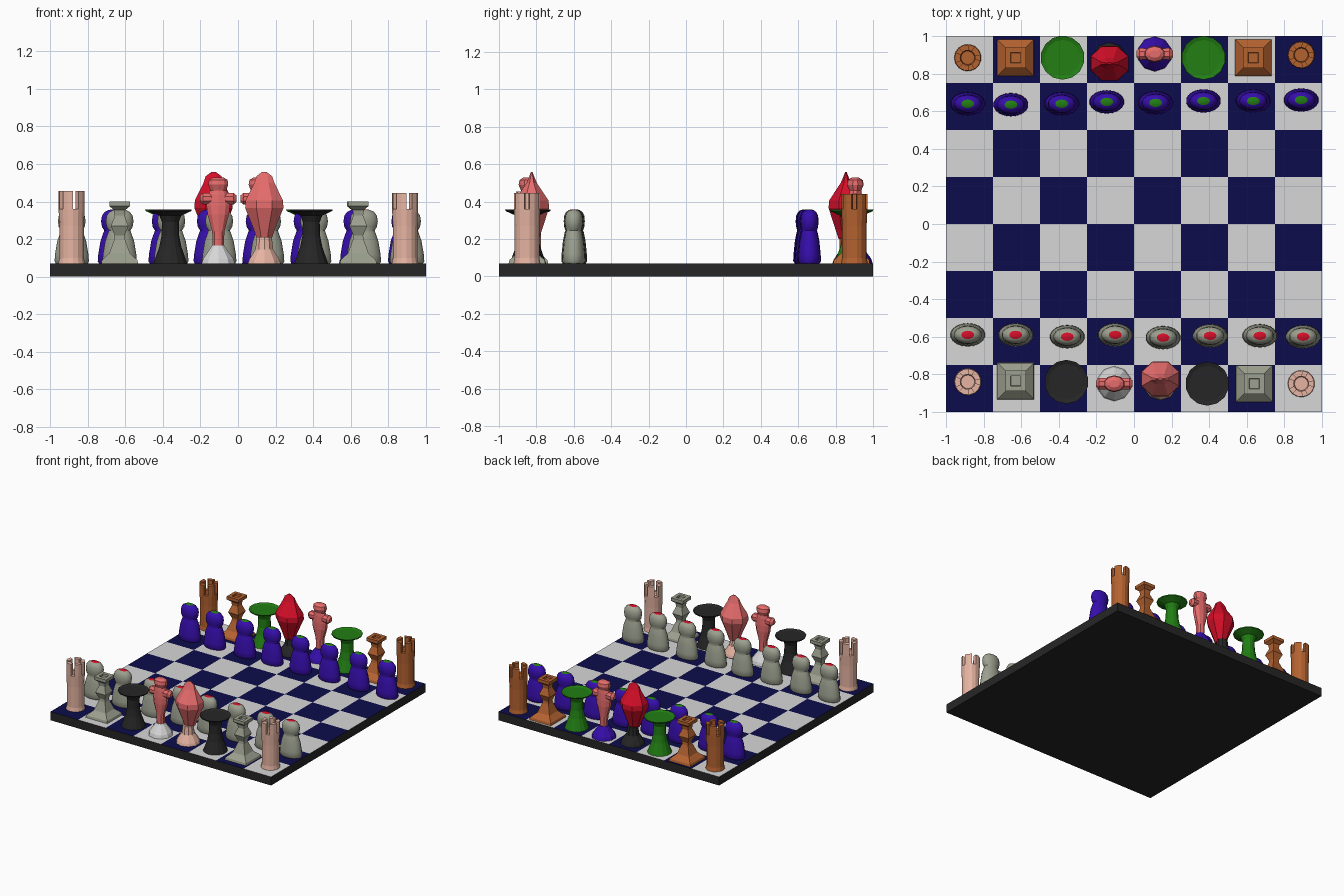
import bpy, bmesh, math
from mathutils import Matrix, Vector

if "Cube" in bpy.data.objects:
    bpy.data.objects.remove(bpy.data.objects["Cube"])


def material(name, r, g, b):
    lin = [((c / 255 + 0.055) / 1.055) ** 2.4 if c > 10 else c / 255 / 12.92 for c in (r, g, b)]
    m = bpy.data.materials.new(name)
    m.diffuse_color = (*lin, 1)
    m.use_nodes = True
    m.node_tree.nodes["Principled BSDF"].inputs["Base Color"].default_value = m.diffuse_color
    return m


NAVY = material("navy", 12, 12, 76)
WHITE = material("light_grey", 215, 215, 215)
BLACK = material("black", 38, 38, 38)
VIOLET = material("violet", 54, 14, 172)
GREEN = material("green", 34, 126, 20)
STONE = material("stone_grey", 156, 160, 143)
RED = material("red", 212, 14, 40)
PINK = material("pink", 230, 108, 108)
TAN = material("pale_tan", 230, 180, 162)
BROWN = material("brown", 180, 98, 48)
TOP = 0.07  # board surface height


def finish(bm, name, mats, loc=(0, 0, 0), smooth=0):
    bmesh.ops.recalc_face_normals(bm, faces=bm.faces)
    me = bpy.data.meshes.new(name)
    bm.to_mesh(me)
    bm.free()
    for m in mats:
        me.materials.append(m)
    ob = bpy.data.objects.new(name, me)
    ob.location = loc
    bpy.context.collection.objects.link(ob)
    if smooth:
        bpy.ops.object.select_all(action='DESELECT')
        ob.select_set(True)
        bpy.context.view_layer.objects.active = ob
        bpy.ops.object.shade_smooth_by_angle(angle=math.radians(smooth))
    return ob


def lathe(rings, sides):
    """Closed stack of rings (rx, z) or (rx, ry, z) as a bmesh."""
    bm = bmesh.new()
    loops = []
    k = 1 / math.cos(math.pi / 4) if sides == 4 else 1
    for ring in rings:
        rx, ry, z = ring if len(ring) == 3 else (ring[0], ring[0], ring[1])
        angles = [2 * math.pi * (i + 0.5) / sides for i in range(sides)]
        loops.append([bm.verts.new((k * rx * math.cos(a), k * ry * math.sin(a), z)) for a in angles])
    for a, b in zip(loops, loops[1:]):
        for i in range(sides):
            j = (i + 1) % sides
            bm.faces.new((a[i], a[j], b[j], b[i]))
    bm.faces.new(loops[0][::-1])
    bm.faces.new(loops[-1])
    return bm


def board():
    bm = bmesh.new()
    bmesh.ops.create_grid(bm, x_segments=8, y_segments=8, size=1)
    bmesh.ops.translate(bm, vec=(0, 0, TOP), verts=bm.verts)
    for f in bm.faces:
        c = f.calc_center_median()
        f.material_index = (math.floor(c.x * 4) + math.floor(c.y * 4)) % 2
    # black sides and underside
    rim = [e for e in bm.edges if e.is_boundary]
    ext = bmesh.ops.extrude_edge_only(bm, edges=rim)['geom']
    for v in ext:
        if isinstance(v, bmesh.types.BMVert):
            v.co.z = 0
    low = [e for e in ext if isinstance(e, bmesh.types.BMEdge) and e.is_boundary]
    bmesh.ops.contextual_create(bm, geom=low)
    for f in bm.faces:
        if f.calc_center_median().z < TOP - 0.01:
            f.material_index = 2
    finish(bm, "board", [NAVY, WHITE, BLACK])


def rook(x, y, mat, height):
    bm = lathe([(.072, 0), (.066, .03), (.066, .2), (.07, .29), (.04, .29), (.036, .25)], 15)
    bm.faces.ensure_lookup_table()
    # merlons: raise two of every three faces of the flat rim
    merlons = [bm.faces[45 + i] for i in range(15) if i % 3 != 2]
    new = bmesh.ops.extrude_face_region(bm, geom=merlons)['geom']
    bmesh.ops.delete(bm, geom=merlons, context='FACES_ONLY')
    for v in new:
        if isinstance(v, bmesh.types.BMVert):
            v.co.z = height
    finish(bm, "rook", [mat], (x, y, TOP))


def knight(x, y, mat):
    bm = lathe([(.098, 0), (.094, .018), (.055, .055), (.028, .13), (.026, .15), (.047, .2),
                (.026, .255), (.03, .285), (.054, .305), (.054, .33), (.027, .33), (.025, .315)], 4)
    finish(bm, "knight", [mat], (x, y, TOP))


def bishop(x, y, mat):
    bm = lathe([(.092, 0), (.085, .02), (.06, .09), (.048, .15), (.046, .22), (.06, .255),
                (.115, .28), (.117, .288), (.095, .28)], 14)
    finish(bm, "bishop", [mat], (x, y, TOP))


def queen(x, y, mat, base):
    foot = lathe([(.092, 0), (.085, .02), (.05, .075), (.042, .14)], 10)
    finish(foot, "queen_base", [base], (x, y, TOP))
    # faceted body, its crown flattened to a ridge and leaning to the board centre
    body = lathe([(.042, .042, .13), (.06, .06, .18), (.11, .1, .295), (.108, .098, .335),
                  (.058, .03, .43), (.045, .014, .465), (.012, .005, .488)], 8)
    lean = -0.02 if y > 0 else 0.02
    finish(body, "queen_body", [mat], (x, y + lean, TOP))


def king(x, y, mat, base):
    foot = lathe([(.093, 0), (.085, .025), (.045, .08), (.035, .095)], 10)
    finish(foot, "king_base", [base], (x, y, TOP))
    body = lathe([(.032, .03, .09), (.034, .032, .17), (.06, .04, .26), (.066, .04, .31), (.056, .036, .365),
                  (.045, .032, .39), (.056, .045, .42), (.052, .04, .445), (.03, .02, .458)], 10)
    finish(body, "king_body", [mat], (x, y, TOP))
    arms = lathe([(.018, -.098), (.034, -.08), (.03, 0), (.034, .08), (.018, .098)], 8)
    arms.transform(Matrix.Rotation(math.pi / 2, 4, 'Y'))
    finish(arms, "king_arms", [mat], (x, y, TOP + .345))


def pawn(x, y, mat, cap):
    bm = lathe([(.086, .054, 0), (.093, .062, .012), (.09, .06, .05), (.078, .053, .12), (.062, .044, .165),
                (.058, .04, .176), (.07, .046, .195), (.075, .049, .225), (.07, .046, .255),
                (.055, .036, .275), (.034, .022, .285), (.012, .008, .289)], 18)
    for f in bm.faces:
        f.material_index = int(f.calc_center_median().z > .283)
    finish(bm, "pawn", [mat, cap], (x, y, TOP), 40)


board()

# back row pieces
rook(-.885, .885, BROWN, .37)
rook(.89, .9, BROWN, .37)
rook(-.885, -.84, TAN, .385)
rook(.89, -.85, TAN, .375)
knight(-.63, .885, BROWN)
knight(.635, .885, BROWN)
knight(-.63, -.835, STONE)
knight(.64, -.85, STONE)
bishop(-.38, .885, GREEN)
bishop(.37, .885, GREEN)
bishop(-.36, -.84, BLACK)
bishop(.39, -.85, BLACK)
queen(-.13, .875, RED, BLACK)
queen(.14, -.845, PINK, TAN)
king(.11, .905, PINK, VIOLET)
king(-.105, -.85, PINK, WHITE)

# pawn rows
for x, y in zip((-.885, -.655, -.385, -.145, .115, .37, .635, .89),
                (.64, .635, .64, .65, .645, .655, .655, .66)):
    pawn(x, y, VIOLET, GREEN)
for x, y in zip((-.885, -.63, -.355, -.1, .155, .405, .67, .9),
                (-.59, -.59, -.6, -.59, -.605, -.595, -.595, -.6)):
    pawn(x, y, STONE, RED)
